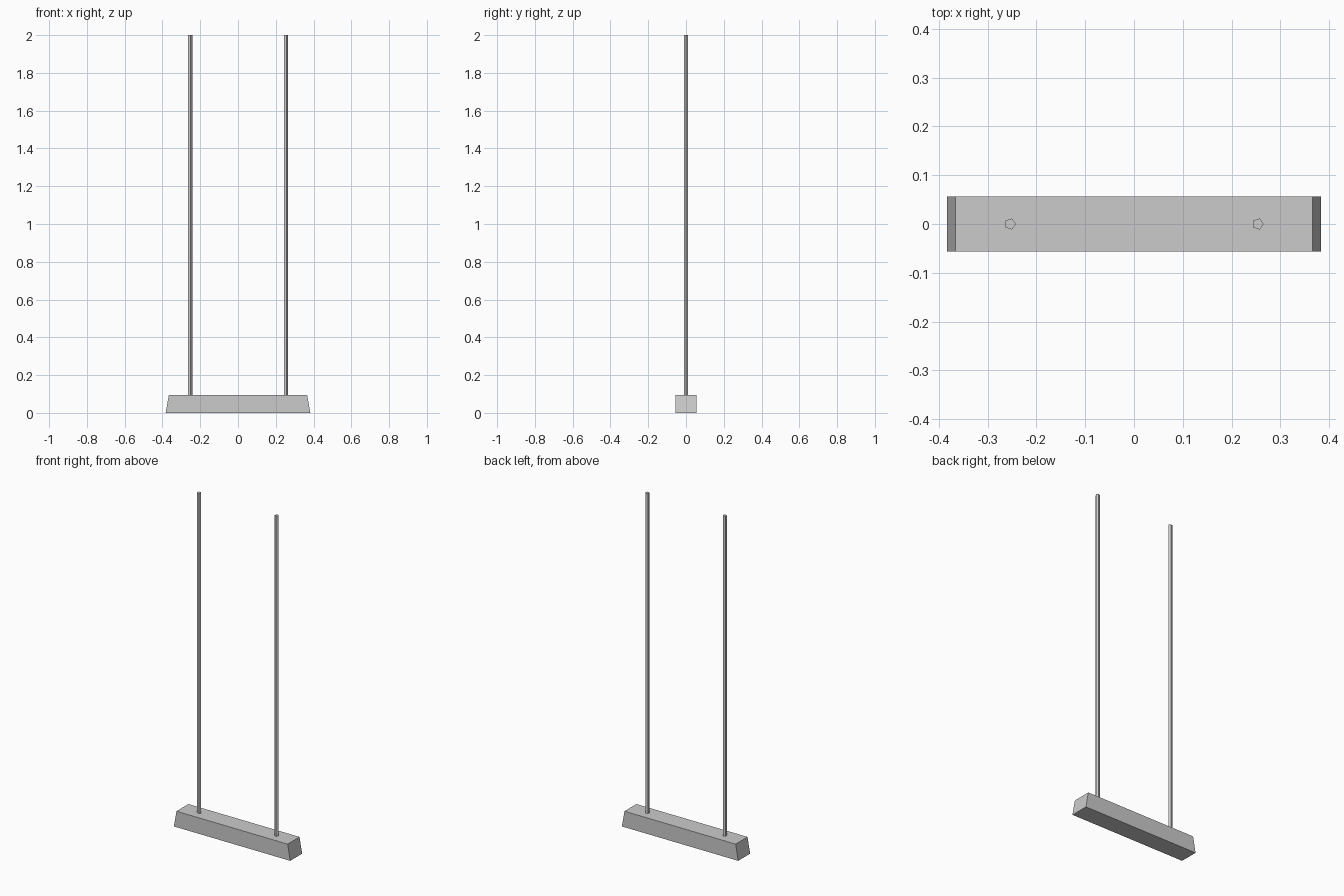
import bpy, bmesh
from math import sin, cos, tau
from mathutils import Vector

if "Cube" in bpy.data.objects:
    bpy.data.objects.remove(bpy.data.objects["Cube"])


def prism(name, profile, sweep):
    """Extrude a flat polygon along a vector into a closed solid."""
    bm = bmesh.new()
    face = bm.faces.new([bm.verts.new(p) for p in profile])
    ext = bmesh.ops.extrude_face_region(bm, geom=[face], use_keep_orig=True)
    moved = [g for g in ext["geom"] if isinstance(g, bmesh.types.BMVert)]
    bmesh.ops.translate(bm, verts=moved, vec=Vector(sweep))
    bmesh.ops.recalc_face_normals(bm, faces=bm.faces[:])
    mesh = bpy.data.meshes.new(name)
    bm.to_mesh(mesh)
    bm.free()
    obj = bpy.data.objects.new(name, mesh)
    bpy.context.collection.objects.link(obj)
    return obj


HALF_DEPTH = 0.056
BASE_TOP = 0.095
POLE_RADIUS = 0.012
POLE_X = 0.254

# Base block: trapezoid with slanted ends
base_profile = [(-0.383, -HALF_DEPTH, 0), (0.383, -HALF_DEPTH, 0),
                (0.366, -HALF_DEPTH, BASE_TOP), (-0.366, -HALF_DEPTH, BASE_TOP)]
prism("base", base_profile, (0, 2 * HALF_DEPTH, 0))

# Two five-sided poles, both with a corner towards +x
for name, x in (("left_pole", -POLE_X), ("right_pole", POLE_X)):
    z = BASE_TOP - 0.005
    ring = [(x + POLE_RADIUS * cos(tau * i / 5), POLE_RADIUS * sin(tau * i / 5), z)
            for i in range(5)]
    prism(name, ring, (0, 0, 2 - z))
